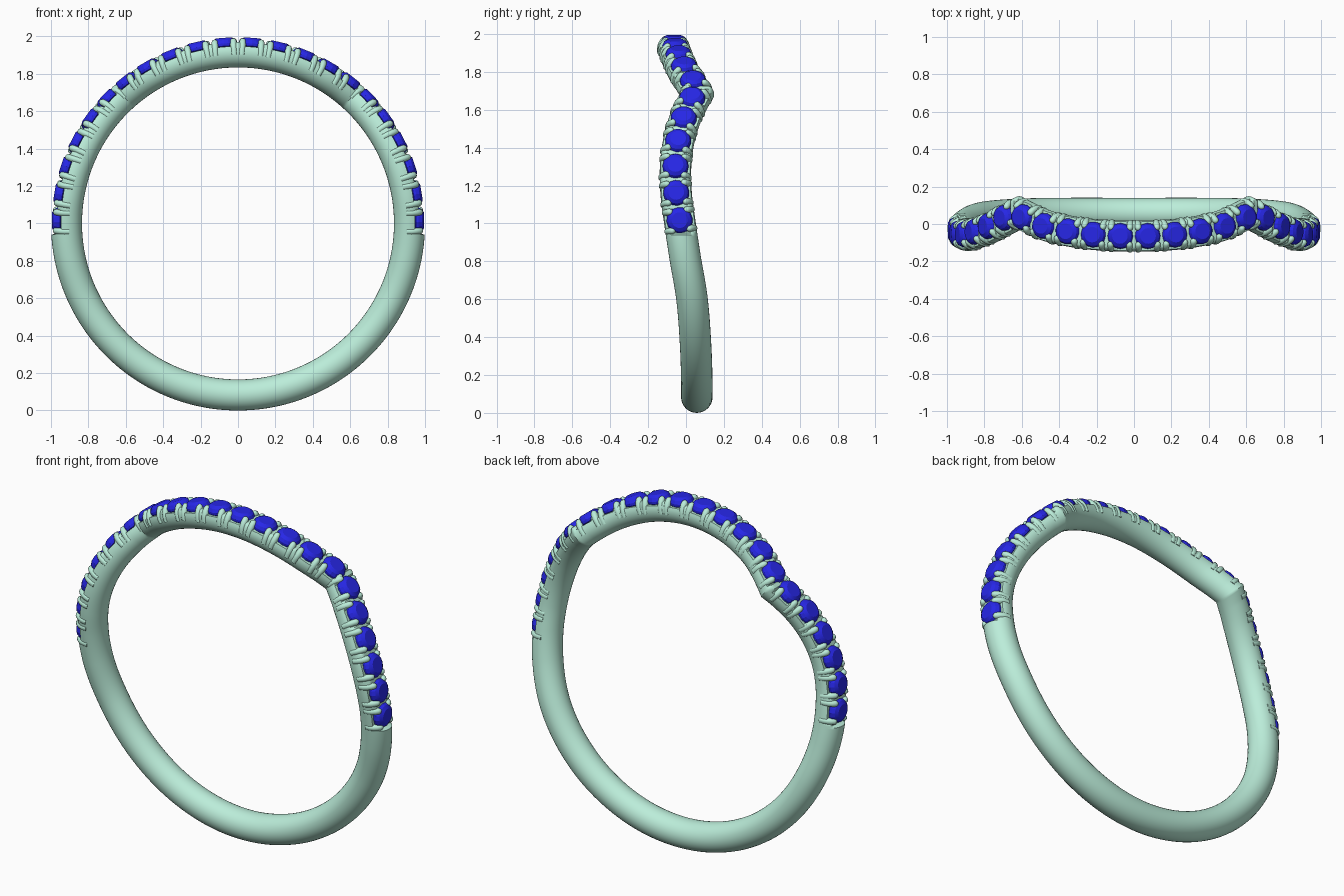
import bpy, bmesh, math
from mathutils import Vector, Matrix

if "Cube" in bpy.data.objects:
    bpy.data.objects.remove(bpy.data.objects["Cube"])

R, TUBE, STONES = 0.917, 0.083, 11      # ring radius, band radius, stones per half


def material(name, col):
    m = bpy.data.materials.new(name)
    m.diffuse_color = (*col, 1)
    m.use_nodes = True
    m.node_tree.nodes["Principled BSDF"].inputs["Base Color"].default_value = m.diffuse_color
    return m


GREEN = material("band_green", (0.5, 0.85, 0.7))
BLUE = material("stone_blue", (0.02, 0.02, 0.8))

# Sideways wave of the band: (degrees from top, y), with a sharp kink at 42
UPPER = [(0, -.065), (12, -.058), (21, -.041), (30, -.011), (38, .035), (42, .06)]
LOWER = [(42, .06), (46, .035), (54, -.009), (62, -.039), (71, -.055), (80, -.052),
         (89, -.034), (100, -.008), (116, .032), (135, .051), (155, .057), (180, .057)]


def wave(deg):
    a = abs(deg)
    pts = UPPER if a <= 42 else LOWER

    def slope(i):
        if pts[i][0] in (0, 180):
            return 0
        lo, hi = max(i - 1, 0), min(i + 1, len(pts) - 1)
        return (pts[hi][1] - pts[lo][1]) / (pts[hi][0] - pts[lo][0])
    i = next(k for k in range(len(pts) - 1) if a <= pts[k + 1][0])
    w = pts[i + 1][0] - pts[i][0]
    t = (a - pts[i][0]) / w
    return ((2*t**3 - 3*t**2 + 1) * pts[i][1] + (t**3 - 2*t**2 + t) * w * slope(i)
            + (3*t**2 - 2*t**3) * pts[i + 1][1] + (t**3 - t**2) * w * slope(i + 1))


def point(deg):
    a = math.radians(deg)
    return Vector((R * math.sin(a), wave(deg), 1 + R * math.cos(a)))


def frame(deg):
    # local x = along band, y = sideways, z = outward
    a = math.radians(deg)
    t = (point(deg + .2) - point(deg - .2)).normalized()
    n = Vector((math.sin(a), 0, math.cos(a)))
    n = (n - t * n.dot(t)).normalized()
    m = Matrix((t, n.cross(t), n)).transposed().to_4x4()
    m.translation = point(deg)
    return m


# Arc length from the top, in half degree steps
STEP = 0.5
length = [0.0]
for i in range(360):
    length.append(length[-1] + (point((i + 1) * STEP) - point(i * STEP)).length)
PITCH = length[178] / (STONES - .5)


def angle_at(s):
    i = next(k for k in range(360) if length[k + 1] >= s)
    return (i + (s - length[i]) / (length[i + 1] - length[i])) * STEP


def finish(name, bm, mat, angle=None):
    bmesh.ops.recalc_face_normals(bm, faces=bm.faces)
    me = bpy.data.meshes.new(name)
    bm.to_mesh(me)
    bm.free()
    ob = bpy.data.objects.new(name, me)
    bpy.context.collection.objects.link(ob)
    me.materials.append(mat)
    if angle:
        bpy.ops.object.select_all(action='DESELECT')
        ob.select_set(True)
        bpy.context.view_layer.objects.active = ob
        bpy.ops.object.shade_smooth_by_angle(angle=math.radians(angle))
    return ob


def skin(bm, rings, loop=False):
    rows = [[bm.verts.new(p) for p in r] for r in rings]
    n = len(rows[0])
    for i in range(len(rows) if loop else len(rows) - 1):
        a, b = rows[i], rows[(i + 1) % len(rows)]
        for j in range(n):
            bm.faces.new((a[j], a[(j + 1) % n], b[(j + 1) % n], b[j]))
    if not loop:
        bm.faces.new(rows[0])
        bm.faces.new(rows[-1])


# Band: round section, cut down into seats under the stones
def band_ring(i):
    deg = i * STEP - 180
    a = math.radians(deg)
    s = length[abs(i - 360)]
    limit = 1.0
    if s < STONES * PITCH:
        limit = .03 if abs((s / PITCH) % 1 - .5) < .36 else .052
    d = abs(deg)
    e = d - .2 if d > .2 else d
    sl = (wave(e + .15) - wave(e - .15)) / (R * math.radians(.3)) if e > .2 else 0
    stretch = math.hypot(1, sl)
    out = []
    for k in range(32):
        c = 2 * math.pi * k / 32
        r = R + min(TUBE * math.cos(c), limit)
        out.append(Vector((r * math.sin(a), wave(deg) + stretch * TUBE * math.sin(c),
                           1 + r * math.cos(a))))
    return out


bm = bmesh.new()
skin(bm, [band_ring(i) for i in range(720)], loop=True)
finish("band", bm, GREEN, 40)

centres = [sgn * angle_at((k + .5) * PITCH) for k in range(STONES) for sgn in (-1, 1)]

# Stones: cut gems with girdle, crown and flat table
bm = bmesh.new()
for deg in centres:
    m = frame(deg)
    skin(bm, [[m @ Vector((r * math.cos(k * math.pi / 8), r * math.sin(k * math.pi / 8), h))
               for k in range(16)]
              for r, h in ((.03, .0), (.068, .034), (.069, .048), (.06, .066), (.042, .078))])
finish("stones", bm, BLUE, 20)

# Prongs: four rounded fingers bent over each stone
ARC, THICK = .071, .018
bm = bmesh.new()
for deg in centres:
    m = frame(deg)
    for sx in (-1, 1):
        for sy in (-1, 1):
            rings = []
            for c, f in ((100, 1), (82, 1), (66, 1), (52, 1), (40, 1),
                         (33, .87), (28, .5), (26, .15)):
                c = math.radians(c)
                ring = []
                for k in range(10):
                    q = 2 * math.pi * k / 10
                    r = ARC + f * THICK * math.sin(q)
                    ring.append(m @ Vector((sx * .05 + f * THICK * math.cos(q),
                                            sy * r * math.sin(c), r * math.cos(c))))
                rings.append(ring)
            skin(bm, rings)
finish("prongs", bm, GREEN, 50)
